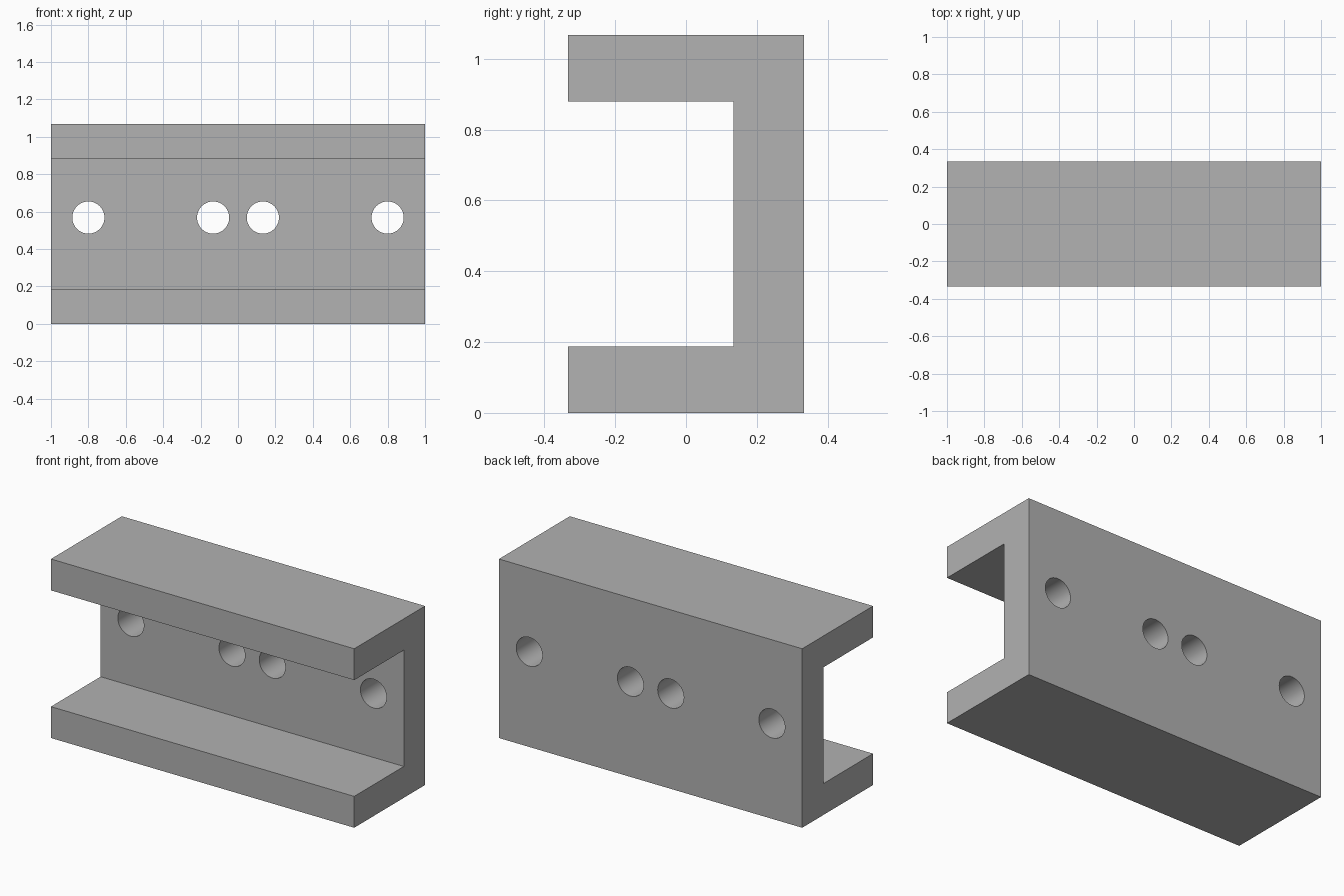
import bpy
import bmesh
import math
from mathutils import Matrix, Vector

default = bpy.data.objects.get("Cube")
if default:
    bpy.data.objects.remove(default, do_unlink=True)

LENGTH, DEPTH, HEIGHT = 2.0, 0.667, 1.067
FLANGE, WEB = 0.187, 0.2
HOLE_RADIUS, HOLE_Z = 0.086, 0.568
HOLE_X = (0.8, 0.133)

# Plain grey metal
grey = bpy.data.materials.new("grey_metal")
grey.use_nodes = True
colour = (0.445, 0.445, 0.445, 1)
grey.diffuse_color = colour
grey.node_tree.nodes["Principled BSDF"].inputs["Base Color"].default_value = colour


def make_object(name, bm):
    bmesh.ops.recalc_face_normals(bm, faces=bm.faces)
    mesh = bpy.data.meshes.new(name)
    bm.to_mesh(mesh)
    bm.free()
    mesh.materials.append(grey)
    obj = bpy.data.objects.new(name, mesh)
    bpy.context.collection.objects.link(obj)
    return obj


# Channel: C-shaped profile extruded along x, open to the front
front, back = -DEPTH / 2, DEPTH / 2
inner, top = back - WEB, HEIGHT - FLANGE
profile = [(front, 0), (back, 0), (back, HEIGHT), (front, HEIGHT),
           (front, top), (inner, top), (inner, FLANGE), (front, FLANGE)]
bm = bmesh.new()
end = bm.faces.new([bm.verts.new((-LENGTH / 2, y, z)) for y, z in profile])
extruded = bmesh.ops.extrude_face_region(bm, geom=[end], use_keep_orig=True)
bmesh.ops.translate(bm, vec=Vector((LENGTH, 0, 0)),
                    verts=[g for g in extruded["geom"] if isinstance(g, bmesh.types.BMVert)])
channel = make_object("channel_bracket", bm)

# Bolt holes: mirrored pairs drilled through the web
bm = bmesh.new()
for x in HOLE_X:
    for side in (-1, 1):
        place = (Matrix.Translation((side * x, back - WEB / 2, HOLE_Z))
                 @ Matrix.Rotation(math.pi / 2, 4, "X"))
        bmesh.ops.create_cone(bm, cap_ends=True, segments=64, radius1=HOLE_RADIUS,
                              radius2=HOLE_RADIUS, depth=WEB * 1.5, matrix=place)
cutter = make_object("hole_cutter", bm)
cutter.hide_render = True

drill = channel.modifiers.new("bolt_holes", "BOOLEAN")
drill.operation = "DIFFERENCE"
drill.solver = "EXACT"
drill.object = cutter

bpy.ops.object.select_all(action="DESELECT")
channel.select_set(True)
bpy.context.view_layer.objects.active = channel
bpy.ops.object.modifier_apply(modifier=drill.name)
bpy.data.objects.remove(cutter, do_unlink=True)

# Smooth hole walls, crisp edges
bpy.ops.object.shade_smooth_by_angle(angle=math.radians(30))
